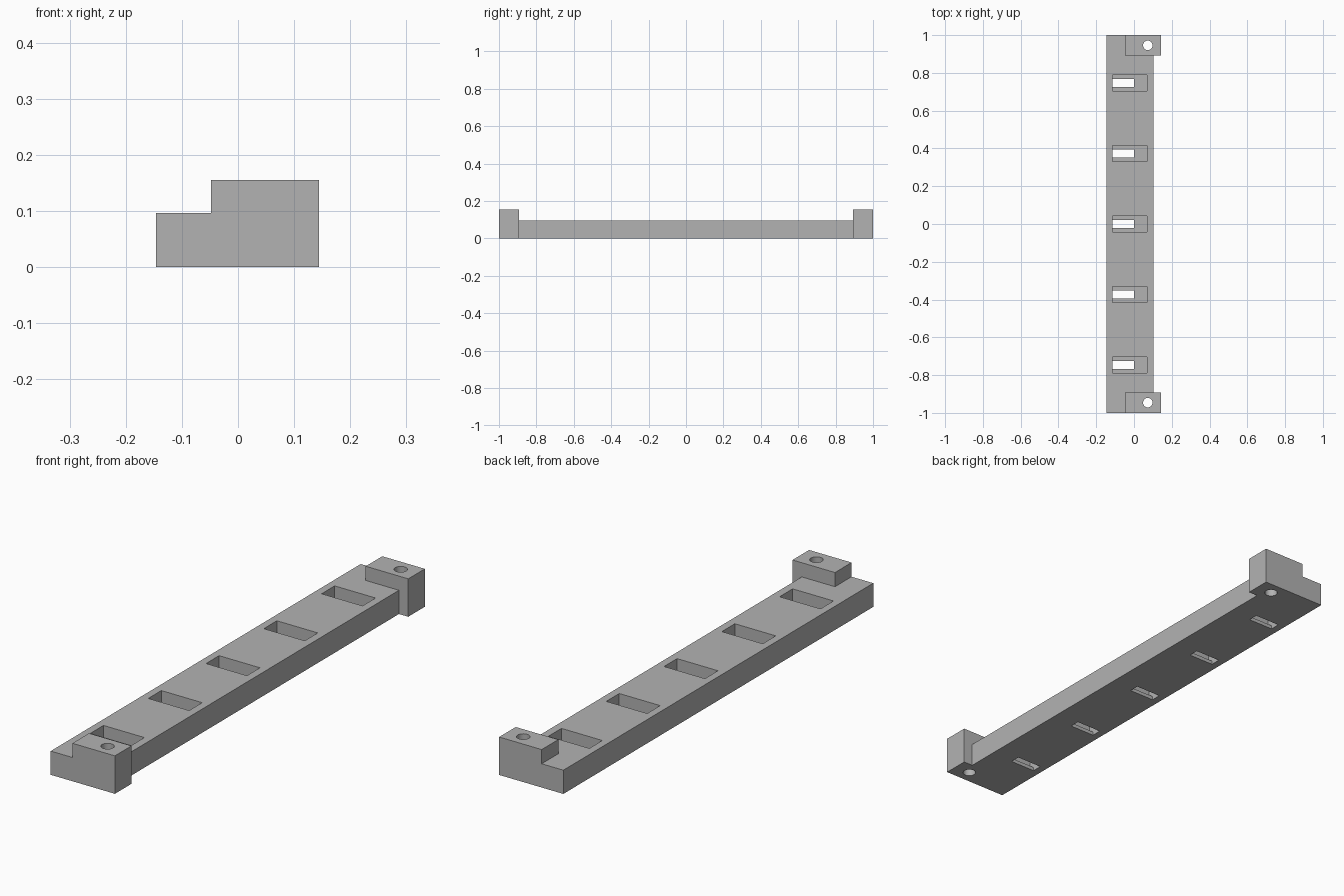
import bpy
import bmesh
from mathutils import Matrix, Vector

default = bpy.data.objects.get("Cube")
if default:
    bpy.data.objects.remove(default, do_unlink=True)

# One plain grey for the whole part
grey = bpy.data.materials.new("plain grey")
grey.use_nodes = True
colour = (0.45, 0.45, 0.45, 1)
grey.diffuse_color = colour
grey.node_tree.nodes["Principled BSDF"].inputs["Base Color"].default_value = colour

HALF = 1.0          # half length of the rail
LEFT, RIGHT = -0.146, 0.102
RAIL_TOP, BLOCK_TOP = 0.097, 0.155
FLOOR = 0.015       # thickness left under each pocket
PITCH = 0.373       # pocket spacing


def finish(name, bm):
    mesh = bpy.data.meshes.new(name)
    bm.to_mesh(mesh)
    bm.free()
    mesh.materials.append(grey)
    obj = bpy.data.objects.new(name, mesh)
    bpy.context.collection.objects.link(obj)
    return obj


def box(name, low, high):
    low, high = Vector(low), Vector(high)
    bm = bmesh.new()
    place = Matrix.Translation((low + high) / 2) @ Matrix.Diagonal((high - low).to_4d())
    bmesh.ops.create_cube(bm, size=1, matrix=place)
    return finish(name, bm)


def cylinder(name, x, y, radius):
    bm = bmesh.new()
    bmesh.ops.create_cone(bm, cap_ends=True, segments=32, radius1=radius,
                          radius2=radius, depth=1, matrix=Matrix.Translation((x, y, 0)))
    return finish(name, bm)


def combine(target, tool, operation):
    tool.hide_render = True
    mod = target.modifiers.new(tool.name, "BOOLEAN")
    mod.operation, mod.solver, mod.object = operation, "EXACT", tool
    bpy.context.view_layer.objects.active = target
    bpy.ops.object.modifier_apply(modifier=mod.name)
    bpy.data.objects.remove(tool, do_unlink=True)


# Long flat rail
rail = box("slotted_rail", (LEFT, -HALF, 0), (RIGHT, HALF, RAIL_TOP))

# Raised mounting block at each end, overhanging one side, with a screw hole
for side in (-1, 1):
    near, far = sorted((side * 0.893, side * HALF))
    combine(rail, box("mounting_block", (-0.048, near, 0), (0.144, far, BLOCK_TOP)), "UNION")
for side in (-1, 1):
    combine(rail, cylinder("screw_hole", 0.073, side * 0.946, 0.025), "DIFFERENCE")

# Five pockets, each with a narrower slot through its floor
for i in range(-2, 3):
    y = i * PITCH
    combine(rail, box("pocket", (-0.115, y - 0.042, FLOOR), (0.07, y + 0.042, 0.2)), "DIFFERENCE")
    combine(rail, box("slot", (-0.115, y - 0.021, -0.1), (0, y + 0.021, 0.05)), "DIFFERENCE")

# Smooth hole walls, sharp edges elsewhere
rail.select_set(True)
bpy.context.view_layer.objects.active = rail
bpy.ops.object.shade_smooth_by_angle(angle=0.52)
